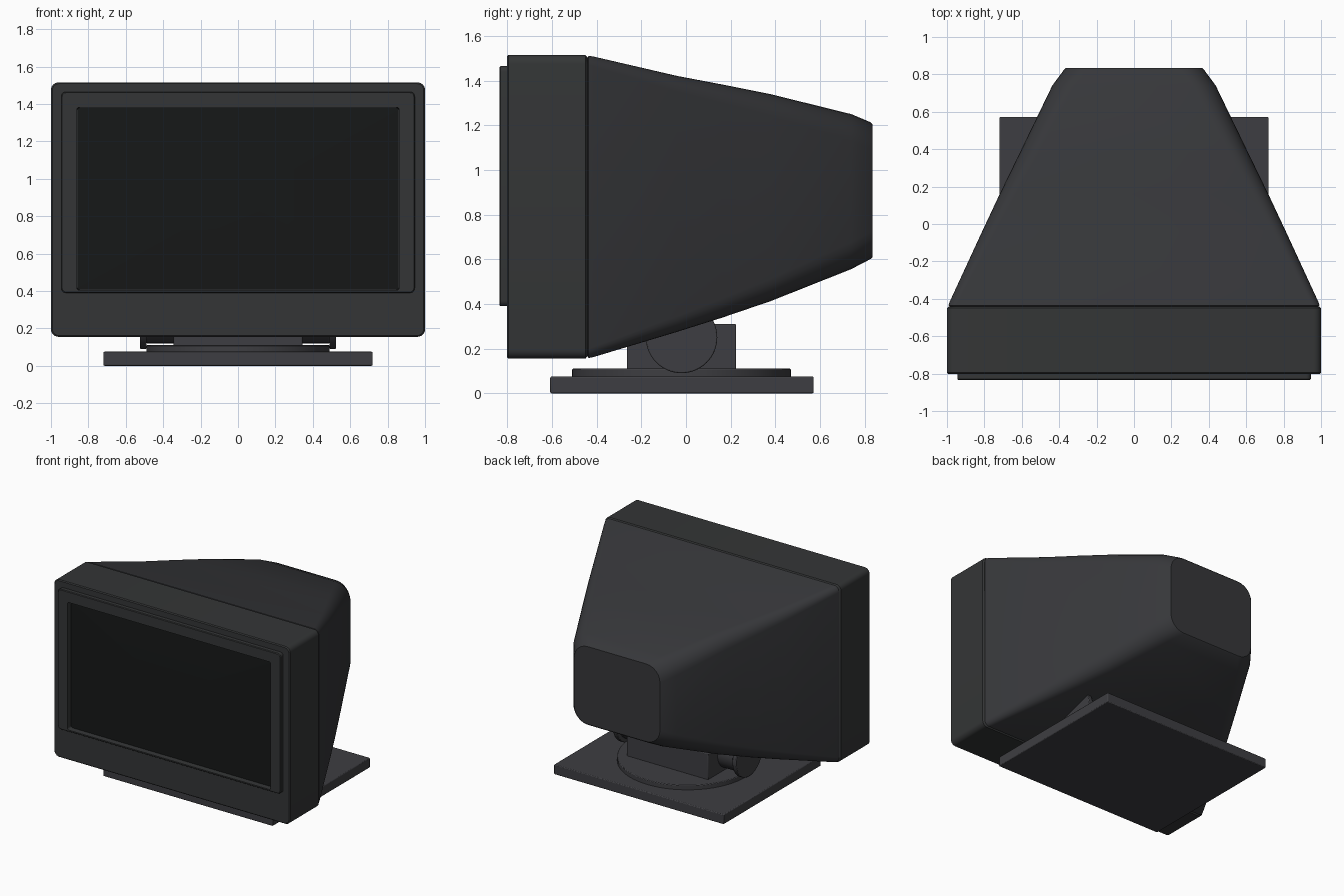
import bpy, bmesh, math
from mathutils import Matrix

if "Cube" in bpy.data.objects:
    bpy.data.objects.remove(bpy.data.objects["Cube"])


def material(name, r, g, b):
    m = bpy.data.materials.new(name)
    m.diffuse_color = (r, g, b, 1)
    m.use_nodes = True
    m.node_tree.nodes["Principled BSDF"].inputs["Base Color"].default_value = m.diffuse_color
    return m


CASE = material("case_grey", 0.037, 0.038, 0.042)
BEZEL = material("bezel_grey", 0.034, 0.036, 0.037)
STAND = material("stand_grey", 0.048, 0.048, 0.054)
GLASS = material("dark_glass", 0.008, 0.009, 0.009)


def finish(name, bm, mat, bevel=0.0):
    bmesh.ops.recalc_face_normals(bm, faces=bm.faces)
    me = bpy.data.meshes.new(name)
    bm.to_mesh(me)
    bm.free()
    ob = bpy.data.objects.new(name, me)
    bpy.context.collection.objects.link(ob)
    me.materials.append(mat)
    if bevel:
        mod = ob.modifiers.new("soft_edges", 'BEVEL')
        mod.width, mod.segments, mod.limit_method = bevel, 2, 'ANGLE'
    bpy.ops.object.select_all(action='DESELECT')
    ob.select_set(True)
    bpy.context.view_layer.objects.active = ob
    bpy.ops.object.shade_smooth_by_angle(angle=math.radians(30))
    return ob


def rounded_rect(y, hw, z0, z1, r, n=6):
    pts = []
    corners = [(hw - r, z1 - r), (r - hw, z1 - r), (r - hw, z0 + r), (hw - r, z0 + r)]
    for k, (cx, cz) in enumerate(corners):
        for i in range(n + 1):
            a = math.pi / 2 * (k + i / n)
            pts.append((cx + r * math.cos(a), y, cz + r * math.sin(a)))
    return pts


def loft(name, sections, mat):
    """Skin a run of rounded rectangles (y, half width, z0, z1, radius)."""
    bm = bmesh.new()
    rings = [[bm.verts.new(p) for p in rounded_rect(*s)] for s in sections]
    for a, b in zip(rings, rings[1:]):
        for i in range(len(a)):
            j = (i + 1) % len(a)
            bm.faces.new((a[i], a[j], b[j], b[i]))
    bm.faces.new(rings[0])
    bm.faces.new(rings[-1])
    return finish(name, bm, mat)


def box(name, x, y0, y1, z0, z1, mat):
    bm = bmesh.new()
    bmesh.ops.create_cube(bm, size=1)
    bmesh.ops.scale(bm, vec=(2 * x, y1 - y0, z1 - z0), verts=bm.verts)
    bmesh.ops.translate(bm, vec=(0, (y0 + y1) / 2, (z0 + z1) / 2), verts=bm.verts)
    return finish(name, bm, mat, 0.006)


def cylinder(name, centre, r, length, axis, mat):
    bm = bmesh.new()
    bmesh.ops.create_cone(bm, cap_ends=True, segments=64, radius1=r, radius2=r, depth=length)
    if axis == 'X':
        bmesh.ops.rotate(bm, matrix=Matrix.Rotation(math.pi / 2, 3, 'Y'), verts=bm.verts)
    bmesh.ops.translate(bm, vec=centre, verts=bm.verts)
    return finish(name, bm, mat, 0.005)


# Front housing with raised frame and recessed opening
loft("front_bezel", [
    (-0.442, 0.99, 0.165, 1.505, 0.04),
    (-0.450, 1.00, 0.155, 1.515, 0.04),
    (-0.795, 1.00, 0.155, 1.515, 0.04),
    (-0.802, 0.993, 0.162, 1.508, 0.035),
    (-0.802, 0.945, 0.390, 1.465, 0.025),
    (-0.830, 0.945, 0.390, 1.465, 0.025),
    (-0.835, 0.940, 0.395, 1.460, 0.022),
    (-0.835, 0.862, 0.404, 1.382, 0.015),
    (-0.790, 0.860, 0.406, 1.380, 0.015)], BEZEL)

# Gently domed screen
loft("screen", [
    (-0.780, 0.859, 0.407, 1.379, 0.014),
    (-0.795, 0.859, 0.407, 1.379, 0.014),
    (-0.800, 0.60, 0.55, 1.235, 0.014),
    (-0.802, 0.30, 0.72, 1.065, 0.014)], GLASS)

# Tapering rear shell
loft("rear_shell", [
    (-0.444, 0.980, 0.172, 1.498, 0.04),
    (-0.436, 0.992, 0.158, 1.511, 0.04),
    (-0.415, 0.985, 0.162, 1.508, 0.045),
    (-0.040, 0.812, 0.275, 1.421, 0.07),
    (0.160, 0.718, 0.338, 1.383, 0.085),
    (0.380, 0.611, 0.413, 1.339, 0.10),
    (0.740, 0.437, 0.556, 1.250, 0.12),
    (0.828, 0.372, 0.602, 1.213, 0.12),
    (0.835, 0.364, 0.610, 1.205, 0.115)], CASE)

# Stand: foot plate, swivel disc and neck block
box("base_plate", 0.72, -0.608, 0.572, 0.0, 0.075, STAND)
cylinder("swivel_disc", (0, -0.02, 0.09), 0.49, 0.04, 'Z', STAND)
box("neck_block", 0.345, -0.265, 0.225, 0.105, 0.31, STAND)

# Tilt hinge: shaft with a cap at each end
cylinder("hinge_shaft", (0, -0.02, 0.25), 0.13, 0.98, 'X', STAND)
for side, label in ((-1, "left"), (1, "right")):
    cylinder("hinge_cap_" + label, (side * 0.507, -0.02, 0.25), 0.16, 0.034, 'X', STAND)
